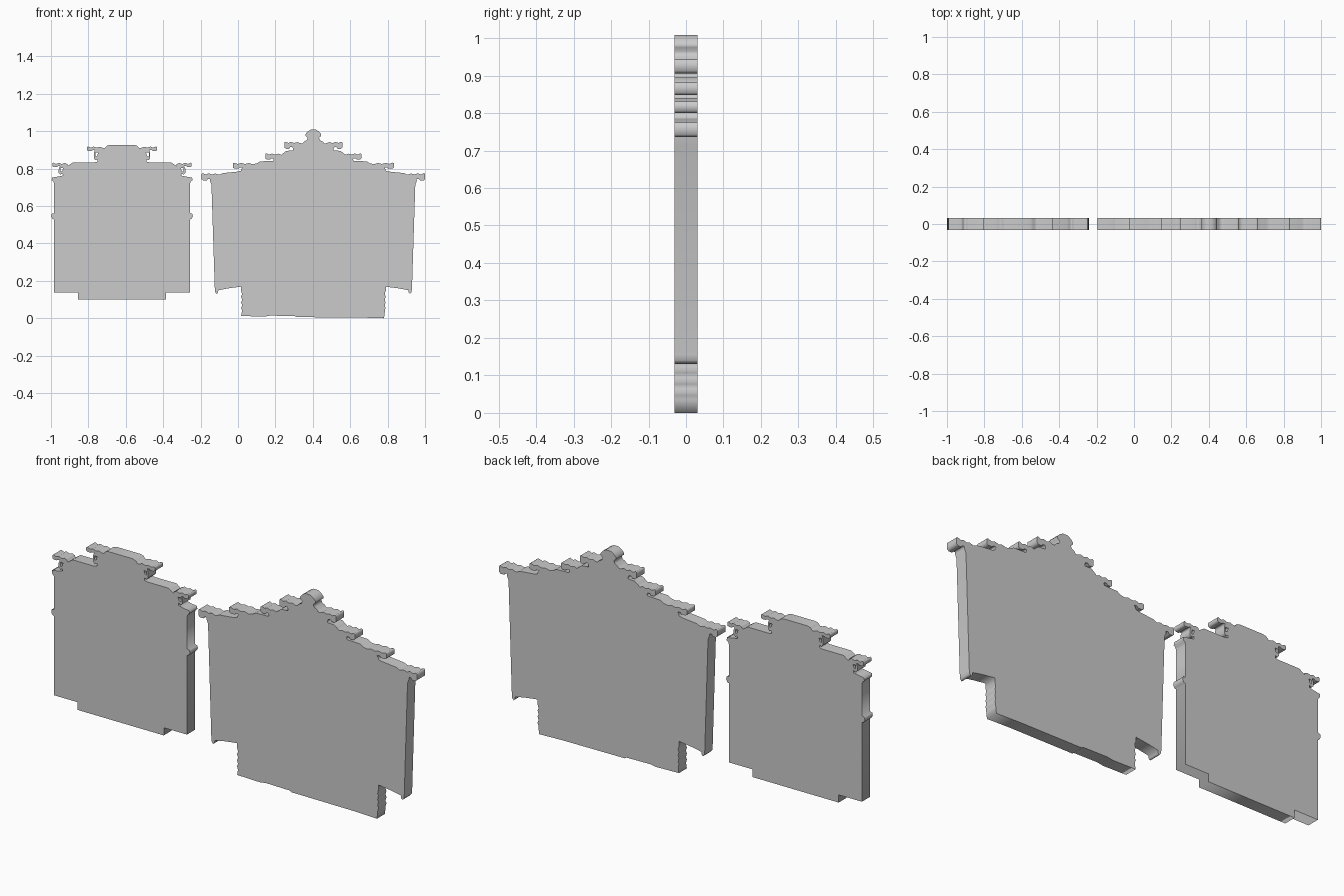
import bpy, math

HALF_THICK = 0.031


def eave(x, z, length=0.085, drop=0.03):
    """Scalloped eave tip: out along the top, back along the underside."""
    top = [(-1, -.004), (-.82, .002), (-.62, -.003), (-.42, .003),
           (-.25, -.003), (-.06, .004), (0, 0)]
    under = [(0, -.8), (-.1, -1), (-.3, -1), (-.36, -.75), (-.5, -.75)]
    return ([(x + a * length, z + b) for a, b in top]
            + [(x + a * length, z + b * drop) for a, b in under])


def mirrored(half):
    """Full outline from a right half listed top to bottom."""
    return half + [(-x, z) for x, z in reversed(half)]


def slab(name, cx, outlines):
    """Flat extruded silhouette standing in the xz plane, with holes."""
    cu = bpy.data.curves.new(name, 'CURVE')
    cu.dimensions = '2D'
    cu.fill_mode = 'BOTH'
    cu.extrude = HALF_THICK
    for pts in outlines:
        sp = cu.splines.new('POLY')
        sp.points.add(len(pts) - 1)
        for p, (x, z) in zip(sp.points, pts):
            p.co = (x + cx, z, 0, 1)
        sp.use_cyclic_u = True
    ob = bpy.data.objects.new(name, cu)
    bpy.context.collection.objects.link(ob)
    ob.rotation_euler = (math.pi / 2, 0, 0)
    bpy.ops.object.select_all(action='DESELECT')
    ob.select_set(True)
    bpy.context.view_layer.objects.active = ob
    bpy.ops.object.convert(target='MESH')
    bpy.ops.object.transform_apply(rotation=True)
    return bpy.context.object


# Small pavilion: two-tier roof, brackets under the eaves, side knobs, plinth
small = [(.065, .927), (.082, .922), (.092, .91)]
small += eave(.188, .915, .085, .02)
small += [(.150, .885), (.150, .855), (.142, .845), (.130, .850), (.130, .838),
          (.145, .834), (.262, .834), (.275, .825), (.29, .815)]
small += eave(.372, .828, .08, .02)
small += [(.338, .80), (.340, .778), (.328, .768), (.318, .775), (.316, .763),
          (.345, .757), (.375, .752), (.376, .738), (.366, .73), (.363, .715),
          (.363, .562), (.376, .558), (.379, .545), (.372, .532), (.363, .528),
          (.363, .138), (.236, .138), (.236, .100)]
holes = []
for s in (1, -1):
    for hx, hz in ((.140, .877), (.326, .796)):
        holes.append([(s * (hx - .012), hz + .008), (s * (hx + .003), hz + .008),
                      (s * (hx + .003), hz - .012), (s * (hx - .006), hz - .010)])
slab("small_pavilion", -.62, [mirrored(small)] + holes)

# Large pavilion: finial, four stepped eaves, tapering wall, hanging corners
large = [(.014, 1.008), (.030, .998), (.042, .985), (.042, .975), (.030, .965),
         (.036, .952), (.050, .945), (.058, .935)]
large += eave(.155, .94, .085, .034)
large += [(.108, .905), (.108, .897), (.145, .895), (.162, .882)]
large += eave(.257, .878, .085, .03)
large += [(.212, .848), (.215, .841), (.285, .839), (.302, .828)]
large += eave(.431, .828, .105, .028)
large += [(.385, .797), (.388, .788), (.405, .784), (.485, .776), (.500, .768)]
large += eave(.597, .772, .09, .036)
large += [(.553, .734), (.545, .715), (.527, .155), (.525, .14), (.517, .130),
          (.510, .137), (.508, .150), (.455, .16), (.387, .169)]
# ribbed base sides
for z in (.145, .115, .085, .055):
    large += [(.387, z), (.383, z - .008), (.382, z - .02)]
large += [(.380, .006)]
outline = mirrored(large)
n = len(large)
# slightly uneven ground line
outline[n - 1] = (.378, 0)
outline[n] = (-.386, .012)
outline[n:n] = [(.25, .004), (-.09, .006), (-.1, .012), (-.23, .014), (-.26, .009)]
slab("large_pavilion", .403, [outline])
